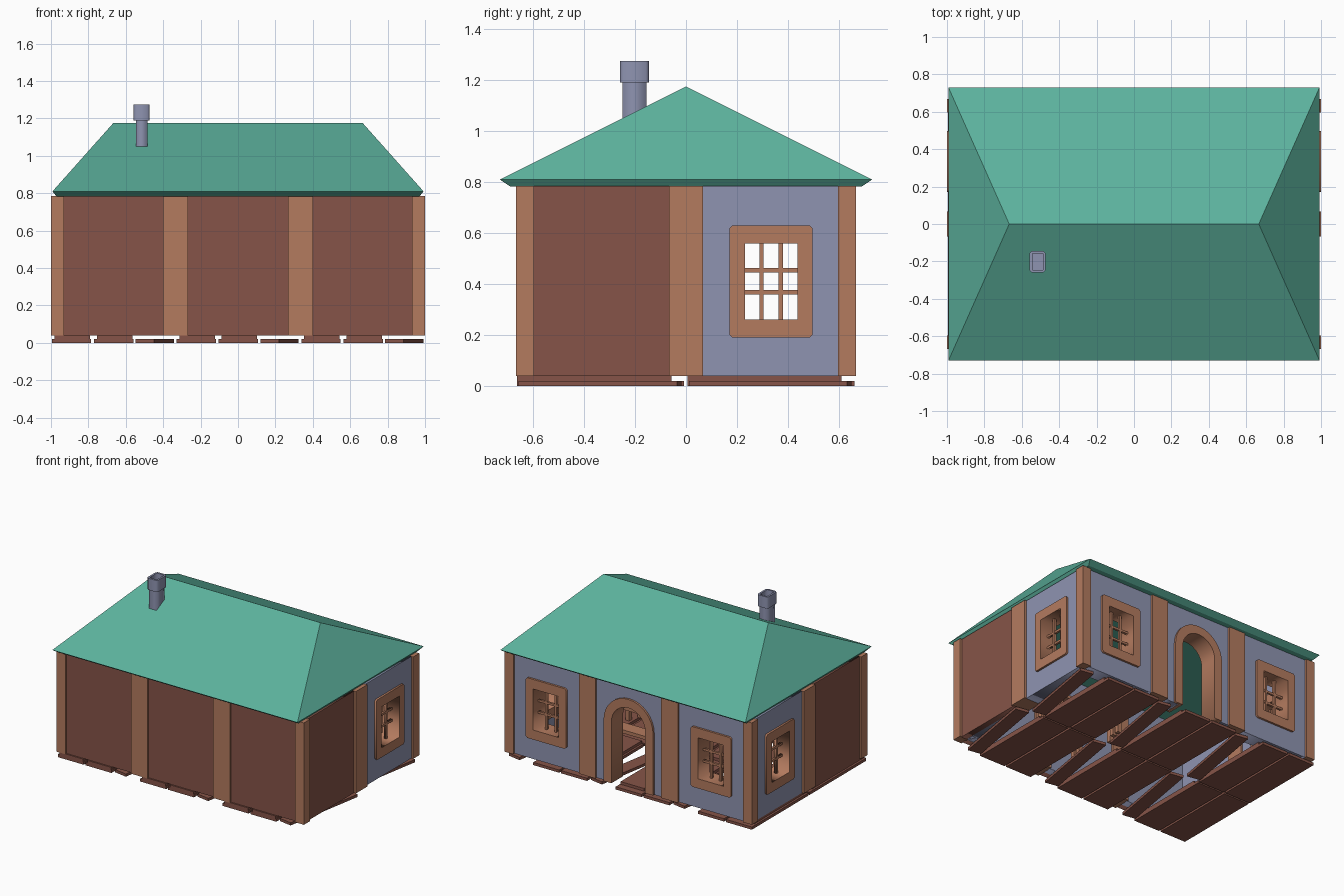
import bpy, bmesh, math
from mathutils import Matrix, Vector

if "Cube" in bpy.data.objects:
    bpy.data.objects.remove(bpy.data.objects["Cube"])


def material(name, rgb):
    lin = [((c / 255 + 0.055) / 1.055) ** 2.4 for c in rgb] + [1]
    m = bpy.data.materials.new(name)
    m.use_nodes = True
    m.diffuse_color = lin
    m.node_tree.nodes["Principled BSDF"].inputs["Base Color"].default_value = lin
    return m


GREEN = material("roof green", (92, 178, 157))
BLUE = material("plaster blue", (143, 148, 177))
TIMBER = material("light timber", (180, 123, 95))
BROWN = material("dark boards", (134, 84, 72))


def add(name, mesh, mat):
    mesh.materials.clear()
    mesh.materials.append(mat)
    ob = bpy.data.objects.new(name, mesh)
    bpy.context.collection.objects.link(ob)
    return ob


def box(name, lo, hi, mat, turn=0):
    lo, hi = Vector(lo), Vector(hi)
    bm = bmesh.new()
    bmesh.ops.create_cube(bm, size=1)
    bmesh.ops.scale(bm, vec=hi - lo, verts=bm.verts)
    bmesh.ops.rotate(bm, matrix=Matrix.Rotation(turn, 3, 'Z'), verts=bm.verts)
    bmesh.ops.translate(bm, vec=(lo + hi) / 2, verts=bm.verts)
    me = bpy.data.meshes.new(name)
    bm.to_mesh(me)
    bm.free()
    return add(name, me, mat)


def panel(name, loops, w0, w1, mat, frame=Matrix()):
    """Extrude flat outlines (later loops are holes) between depths w0 and w1."""
    cu = bpy.data.curves.new(name, 'CURVE')
    cu.dimensions, cu.fill_mode, cu.extrude = '2D', 'BOTH', abs(w1 - w0) / 2
    for loop in loops:
        sp = cu.splines.new('POLY')
        sp.points.add(len(loop) - 1)
        for p, (u, v) in zip(sp.points, loop):
            p.co = (u, v, 0, 1)
        sp.use_cyclic_u = True
    tmp = bpy.data.objects.new(name, cu)
    me = bpy.data.meshes.new_from_object(tmp)
    bpy.data.objects.remove(tmp)
    me.transform(frame @ Matrix.Translation((0, 0, (w0 + w1) / 2)))
    return add(name, me, mat)


def rect(u, v0, v1, cut=0):
    """Rectangle of half width u, with optional clipped corners."""
    if not cut:
        return [(-u, v0), (u, v0), (u, v1), (-u, v1)]
    return [(-u + cut, v0), (u - cut, v0), (u, v0 + cut), (u, v1 - cut),
            (u - cut, v1), (-u + cut, v1), (-u, v1 - cut), (-u, v0 + cut)]


def arch(r, base=0.04, spring=0.49, n=16):
    """Arch outline running from its right foot to its left foot."""
    top = [(r * math.cos(math.pi * i / n), spring + r * math.sin(math.pi * i / n))
           for i in range(n + 1)]
    return [(r, base)] + top + [(-r, base)]


def place(x, y, nx, ny):
    """Wall frame: u along the wall, v up, w outward."""
    n, up = Vector((nx, ny, 0)), Vector((0, 0, 1))
    m = Matrix((up.cross(n), up, n)).transposed().to_4x4()
    m.translation = (x, y, 0)
    return m


BASE, TOP, HALF = 0.04, 0.785, 0.27
OUT, MID, IN = -0.015, -0.06, -0.12


def board_wall(name, f):
    panel(name, [rect(HALF, BASE, TOP)], MID, OUT, BROWN, f)
    panel(name + "_lining", [rect(HALF, BASE, TOP)], IN, MID, BLUE, f)


def window_wall(name, f):
    panel(name, [rect(HALF, BASE, TOP), rect(0.13, 0.23, 0.59)], IN, OUT, BLUE, f)
    panel(name + "_frame", [rect(0.163, 0.19, 0.63, 0.012), rect(0.103, 0.26, 0.56)],
          IN - 0.015, 0, TIMBER, f)
    for s in (-1, 1):
        bar = [(s * 0.038 + u, v) for u, v in rect(0.008, 0.255, 0.565)]
        panel(name + "_upright_bar", [bar], -0.075, -0.055, TIMBER, f)
        z = 0.411 + s * 0.043
        panel(name + "_cross_bar", [rect(0.106, z - 0.008, z + 0.008)],
              -0.073, -0.057, TIMBER, f)


def door_wall(name, f):
    outline = [(HALF, BASE), (HALF, TOP), (-HALF, TOP), (-HALF, BASE)]
    panel(name, [outline + arch(0.165)[::-1]], IN, OUT, BLUE, f)
    panel(name + "_frame", [arch(0.2) + arch(0.137)[::-1]], IN - 0.015, 0, TIMBER, f)


# Walls
X, Y, M = 1.0, 0.667, 0.667
for x, tag in ((-M, "right"), (0, "middle"), (M, "left")):
    board_wall("front_wall_" + tag, place(x, -Y, 0, -1))
    back = door_wall if x == 0 else window_wall
    back("back_wall_" + tag, place(x, Y, 0, 1))
for s, tag in ((-1, "right"), (1, "left")):
    board_wall(tag + "_board_wall", place(s * X, -M / 2, s, 0))
    window_wall(tag + "_window_wall", place(s * X, M / 2, s, 0))

# Timber posts: corners, long walls and side walls
for s in (-1, 1):
    for t in (-1, 1):
        cx, cy = s * (X - 0.035), t * (Y - 0.035)
        box("corner_post", (cx - 0.035, cy - 0.035, BASE),
            (cx + 0.035, cy + 0.035, TOP), TIMBER)
        cx, cy = s * M / 2, t * (Y - 0.067)
        box("wall_post", (cx - 0.067, cy - 0.067, BASE),
            (cx + 0.067, cy + 0.067, TOP), TIMBER)
    cx = s * (X - 0.067)
    box("side_post", (cx - 0.067, -0.067, BASE), (cx + 0.067, 0.067, TOP), TIMBER)

# Floor: repeating bays of loose planks in two layers
for i in range(3):
    for j in range(2):
        x, y = -X + i * M, -Y + j * Y
        for k in range(2):
            a = x + 0.005 + k * 0.225
            box("lower_plank", (a, y + 0.005, 0), (a + 0.21, y + 0.66, 0.02), BROWN)
            box("upper_plank", (a + 0.015, y + 0.005, 0.02),
                (a + 0.205, y + 0.61, 0.04), BROWN)
        box("slanted_plank", (x + 0.505, y + 0.015, 0), (x + 0.605, y + 0.645, 0.02),
            BROWN, -0.17)

# Hipped roof with a bevelled eave
bm = bmesh.new()
rings = [[bm.verts.new((sx * a, sy * b, z)) for sx, sy in
          ((-1, -1), (1, -1), (1, 1), (-1, 1))]
         for a, b, z in ((0.97, 0.69, 0.783), (0.992, 0.73, 0.81))]
r0, r1 = [bm.verts.new((s * 0.667, 0, 1.175)) for s in (-1, 1)]
low, eave = rings
bm.faces.new(low[::-1])
for i in range(4):
    k = (i + 1) % 4
    bm.faces.new((low[i], low[k], eave[k], eave[i]))
bm.faces.new((eave[0], eave[1], r1, r0))
bm.faces.new((eave[1], eave[2], r1))
bm.faces.new((eave[2], eave[3], r0, r1))
bm.faces.new((eave[3], eave[0], r0))
me = bpy.data.meshes.new("roof")
bm.to_mesh(me)
bm.free()
add("roof", me, GREEN)

# Chimney shaft and hollow cap
spot = Matrix.Translation((-0.515, -0.202, 0))
panel("chimney_shaft", [rect(0.03, -0.047, 0.047)], 1.0, 1.2, BLUE, spot)
panel("chimney_cap", [rect(0.043, -0.057, 0.057, 0.012), rect(0.029, -0.043, 0.043)],
      1.19, 1.275, BLUE, spot)

# Table and benches inside
def trestle(name, x, y, hx, hy, h):
    box(name + "_top", (x - hx, y - hy, h - 0.025), (x + hx, y + hy, h), TIMBER)
    for s in (-1, 1):
        for t in (-1, 1):
            lx, ly = x + s * (hx - 0.025), y + t * (hy - 0.025)
            box(name + "_leg", (lx - 0.015, ly - 0.015, 0.04),
                (lx + 0.015, ly + 0.015, h - 0.02), TIMBER)


trestle("table", 0.4, -0.12, 0.24, 0.12, 0.25)
for dy in (-0.2, 0.2):
    trestle("bench", 0.4, -0.12 + dy, 0.2, 0.05, 0.15)
